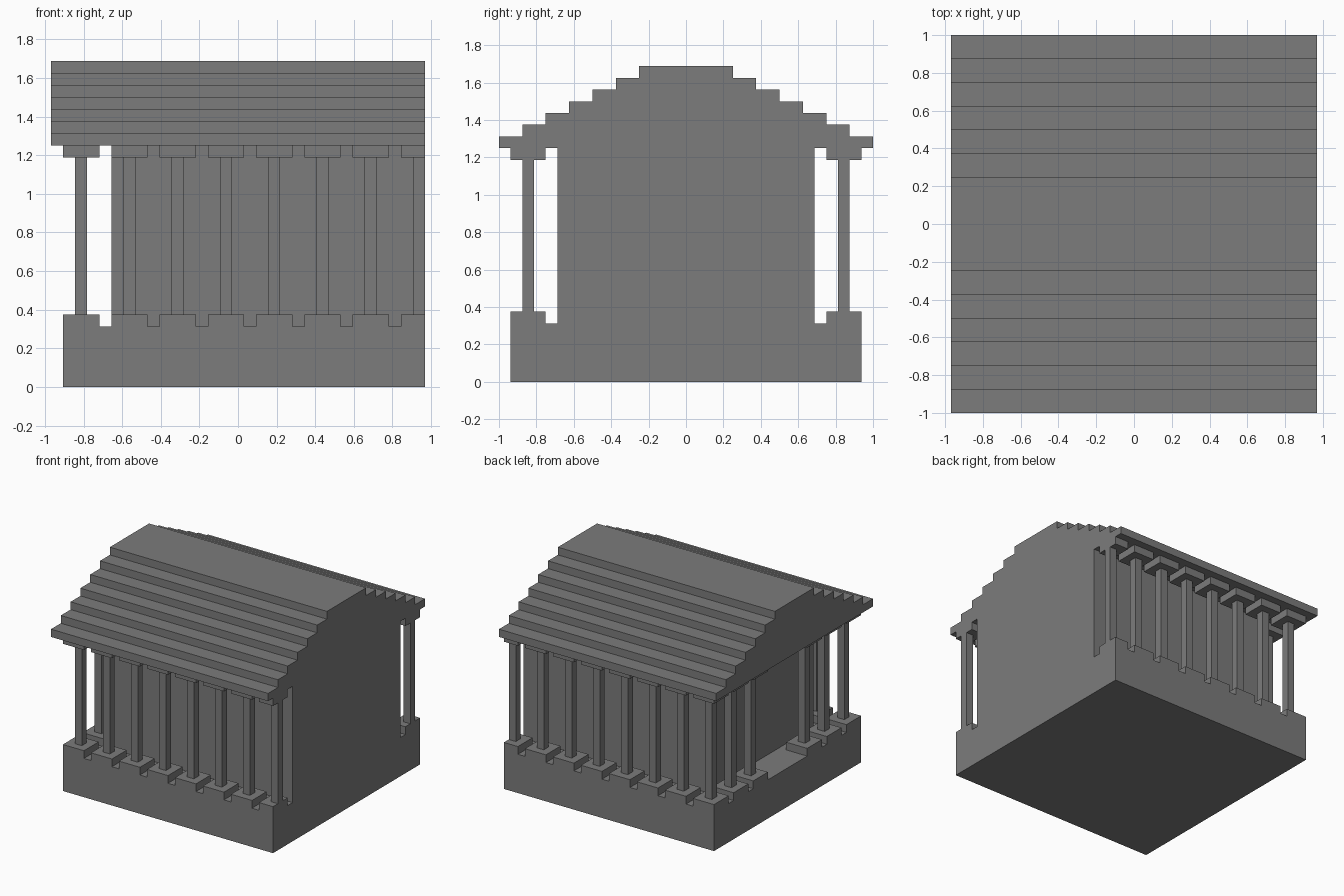
import bpy
import bmesh

cube = bpy.data.objects.get("Cube")
if cube:
    bpy.data.objects.remove(cube, do_unlink=True)

U = 1 / 16                    # one building block
X0, Y0 = -15.5, -16           # grid corner, in blocks
END = 31                      # flush cut end of the building

stone = bpy.data.materials.new("grey stone")
stone.use_nodes = True
GREY = (0.2, 0.2, 0.2, 1)
stone.diffuse_color = GREY
stone.node_tree.nodes["Principled BSDF"].inputs["Base Color"].default_value = GREY


def point(x, y, z):
    return ((x + X0) * U, (y + Y0) * U, z * U)


def finish(name, bm):
    bmesh.ops.recalc_face_normals(bm, faces=bm.faces[:])
    mesh = bpy.data.meshes.new(name)
    bm.to_mesh(mesh)
    bm.free()
    mesh.materials.append(stone)
    obj = bpy.data.objects.new(name, mesh)
    bpy.context.collection.objects.link(obj)
    return obj


def extrude_along_x(name, outline, x1, x2):
    """Sweep a closed (y, z) outline from x1 to x2."""
    bm = bmesh.new()
    face = bm.faces.new([bm.verts.new(point(x1, y, z)) for y, z in outline])
    new = bmesh.ops.extrude_face_region(bm, geom=[face])["geom"]
    verts = [v for v in new if isinstance(v, bmesh.types.BMVert)]
    bmesh.ops.translate(bm, verts=verts, vec=((x2 - x1) * U, 0, 0))
    return finish(name, bm)


def block(name, x, y, z):
    outline = [(y[0], z[0]), (y[1], z[0]), (y[1], z[1]), (y[0], z[1])]
    return extrude_along_x(name, outline, x[0], x[1])


# Base and walled hall
block("base", (1, END), (1, 31), (0, 5))
block("hall", (5, END), (5, 27), (5, 20))

# Stepped roof: each layer is two blocks narrower per side
left, right = [], []
for i in range(7):
    for z in (20 + i, 21 + i):
        left.append((2 * i, z))
        right.append((32 - 2 * i, z))
extrude_along_x("stepped_roof", right + left[::-1], 0, END)


# Column with square plinth and capital, trimmed at the flush end
def column(name, x, y):
    wide_x = (x - 1, min(x + 2, END))
    wide_y = (y - 1, y + 2)
    block(name + "_plinth", wide_x, wide_y, (5, 6))
    block(name + "_shaft", (x, x + 1), (y, y + 1), (6, 19))
    block(name + "_capital", wide_x, wide_y, (19, 20))


# Long colonnades at front and back
for n in range(8):
    column(f"front_column_{n + 1}", 2 + 4 * n, 2)
    column(f"back_column_{n + 1}", 2 + 4 * n, 29)

# Porch columns on the right end, leaving a wide entrance in the middle
for n, y in enumerate((6, 10, 21, 25)):
    column(f"porch_column_{n + 1}", 2, y)
